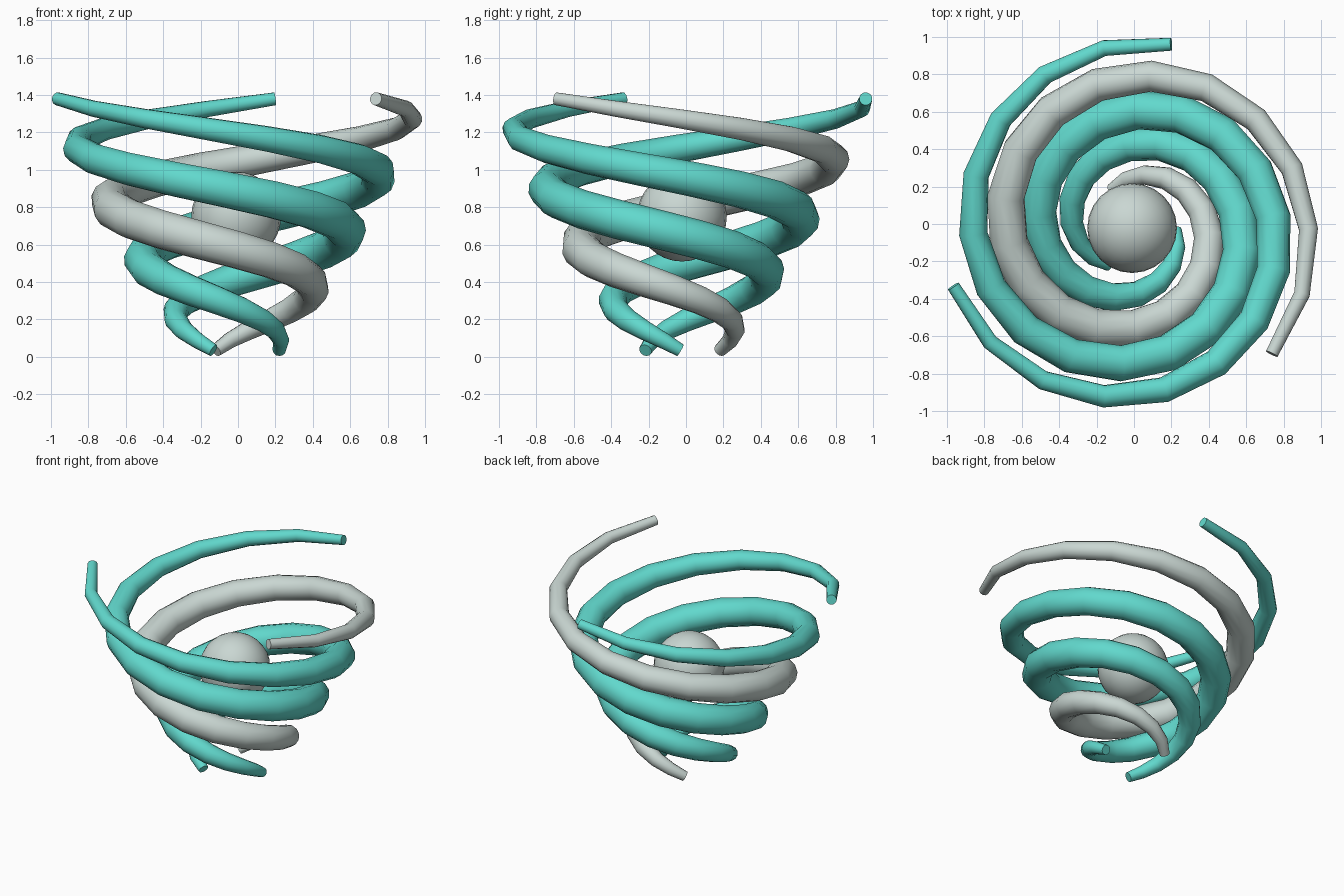
import bpy
from math import radians, sin, cos, pi

cube = bpy.data.objects.get("Cube")
if cube:
    bpy.data.objects.remove(cube, do_unlink=True)

CENTRE = (-0.01, -0.022)
SEGMENTS = 25
SWEEP = radians(520)


def make_material(name, rgb):
    mat = bpy.data.materials.new(name)
    mat.use_nodes = True
    colour = (*rgb, 1.0)
    mat.diffuse_color = colour
    mat.node_tree.nodes["Principled BSDF"].inputs["Base Color"].default_value = colour
    return mat


teal = make_material("teal", (0.12, 0.69, 0.61))
pale_grey = make_material("pale grey", (0.59, 0.68, 0.65))


def finish(obj, name, mat):
    obj.name = name
    obj.data.name = name
    obj.data.materials.clear()
    obj.data.materials.append(mat)
    bpy.ops.object.select_all(action="DESELECT")
    obj.select_set(True)
    bpy.context.view_layer.objects.active = obj
    bpy.ops.object.shade_smooth_by_angle(angle=radians(50))


def spiral(name, start_angle, mat):
    """Rising, widening tube, thick in the middle and thin at both ends."""
    curve = bpy.data.curves.new(name, "CURVE")
    curve.dimensions = "3D"
    curve.bevel_depth = 1.0
    curve.bevel_resolution = 4
    curve.use_fill_caps = True
    line = curve.splines.new("POLY")
    line.points.add(SEGMENTS)
    for i, point in enumerate(line.points):
        f = i / SEGMENTS
        angle = radians(start_angle) - SWEEP * f
        reach = 0.23 + 0.775 * f
        point.co = (CENTRE[0] + reach * cos(angle),
                    CENTRE[1] + reach * sin(angle),
                    0.035 + 1.345 * f, 1.0)
        point.radius = 0.035 + 0.07 * sin(pi * f)
    obj = bpy.data.objects.new(name, curve)
    bpy.context.collection.objects.link(obj)
    bpy.ops.object.select_all(action="DESELECT")
    obj.select_set(True)
    bpy.context.view_layer.objects.active = obj
    bpy.ops.object.convert(target="MESH")
    finish(bpy.context.view_layer.objects.active, name, mat)


# Three interleaved spiral arms
spiral("grey_spiral", 118, pale_grey)
spiral("teal_spiral_a", -2, teal)
spiral("teal_spiral_b", 238, teal)

# Floating core
bpy.ops.mesh.primitive_uv_sphere_add(segments=24, ring_count=16, radius=0.24,
                                     location=(*CENTRE, 0.75))
finish(bpy.context.object, "core_sphere", pale_grey)
